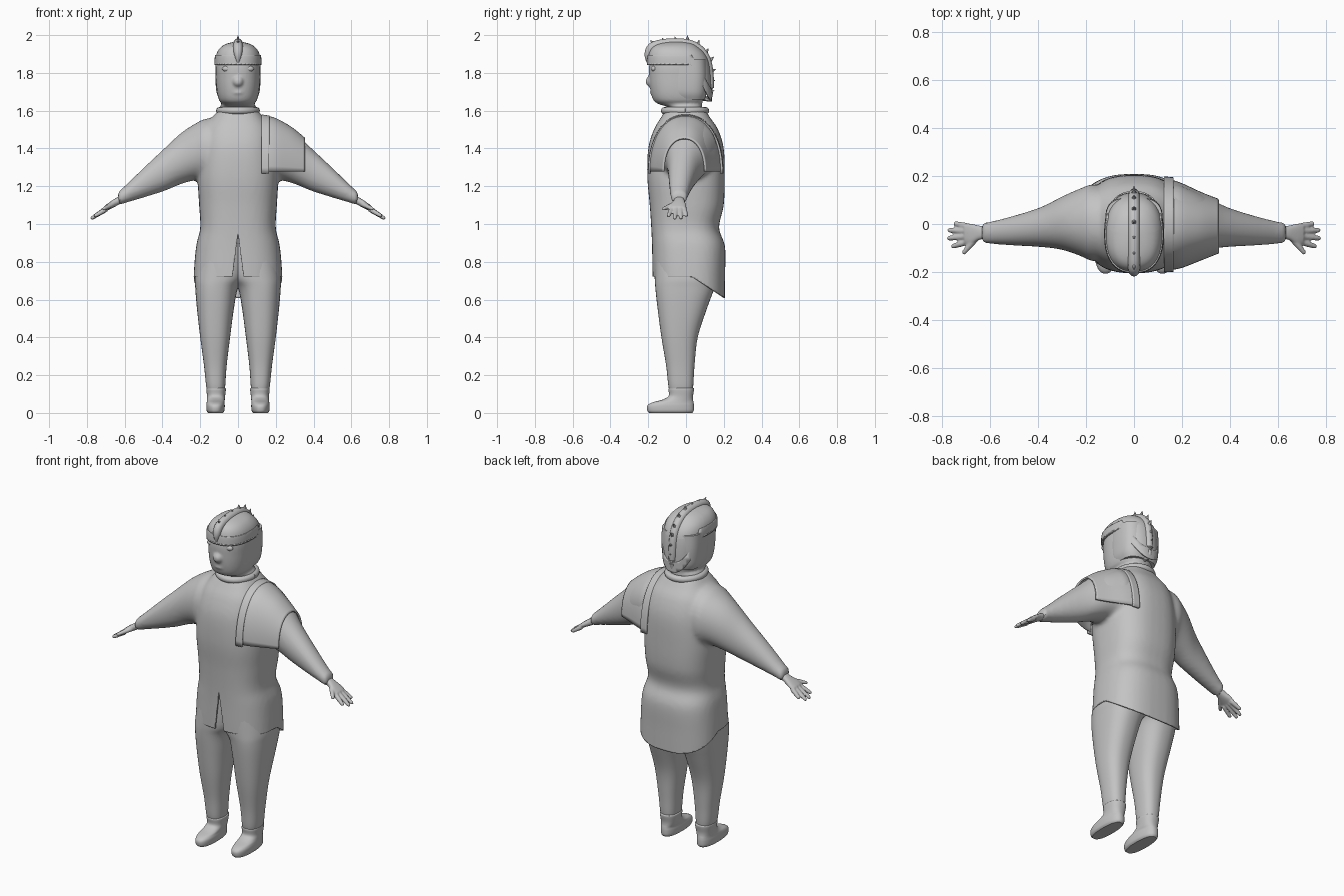
import bpy, bmesh, math
from mathutils import Vector, Matrix

if "Cube" in bpy.data.objects:
    bpy.data.objects.remove(bpy.data.objects["Cube"])

grey = bpy.data.materials.new("plain grey")
grey.diffuse_color = (0.55, 0.55, 0.55, 1)
grey.use_nodes = True
grey.node_tree.nodes["Principled BSDF"].inputs["Base Color"].default_value = grey.diffuse_color


def spline(rows, steps=5):
    """Catmull-Rom resampling of rows of numbers."""
    out = []
    for i in range(len(rows) - 1):
        a, b, c, d = (rows[max(i - 1, 0)], rows[i], rows[i + 1], rows[min(i + 2, len(rows) - 1)])
        for s in range(steps):
            t = s / steps
            out.append([0.5 * (2 * q + (r - p) * t + (2 * p - 5 * q + 4 * r - w) * t * t
                               + (3 * q - p - 3 * r + w) * t ** 3) for p, q, r, w in zip(a, b, c, d)])
    return out + [list(rows[-1])]


def oval(a0, a1, b0, b1, n=2.4, k=40, half=False):
    """Superellipse (or its upper arch) inside a box."""
    pts = []
    for i in range(k + 1 if half else k):
        t = math.pi * i / k if half else 2 * math.pi * i / k
        c, s = math.cos(t), math.sin(t)
        u = math.copysign(abs(c) ** (2 / n), c)
        v = math.copysign(abs(s) ** (2 / n), s)
        a = (a0 + a1) / 2 + (a1 - a0) / 2 * u
        b = b0 + (b1 - b0) * abs(v) if half else (b0 + b1) / 2 + (b1 - b0) / 2 * v
        pts.append((a, b))
    return pts


def loft(bm, rings, closed=True):
    vs = [[bm.verts.new(p) for p in r] for r in rings]
    k = len(vs[0])
    for r0, r1 in zip(vs, vs[1:]):
        for i in range(k if closed else k - 1):
            j = (i + 1) % k
            bm.faces.new((r0[i], r0[j], r1[j], r1[i]))
    if closed:
        bm.faces.new(vs[0])
        bm.faces.new(vs[-1])


def stack(bm, rows, n=2.4):
    """Upright loft; rows are z, x0, x1, y0, y1."""
    loft(bm, [[(x, y, r[0]) for x, y in oval(*r[1:], n)] for r in spline(rows)])


def sym(rows):
    return [(z, -h, h, a, b) for z, h, a, b in rows]


def tube(bm, path, k=10):
    """Round tube along (x, y, z, radius) points."""
    rings = []
    for i, p in enumerate(path):
        d = Vector(path[min(i + 1, len(path) - 1)][:3]) - Vector(path[max(i - 1, 0)][:3])
        q = d.to_track_quat('Z', 'X')
        rings.append([Vector(p[:3]) + q @ Vector((p[3] * math.cos(2 * math.pi * j / k),
                                                  p[3] * math.sin(2 * math.pi * j / k), 0)) for j in range(k)])
    loft(bm, rings)


def ball(bm, loc, size):
    bmesh.ops.create_uvsphere(bm, u_segments=20, v_segments=12, radius=1,
                              matrix=Matrix.Translation(loc) @ Matrix.Diagonal((*size, 1)))


def finish(bm, name, voxel=0, mirror=False, thick=0, offset=-1):
    bmesh.ops.recalc_face_normals(bm, faces=bm.faces)
    me = bpy.data.meshes.new(name)
    bm.to_mesh(me)
    bm.free()
    ob = bpy.data.objects.new(name, me)
    bpy.context.collection.objects.link(ob)
    if voxel:
        m = ob.modifiers.new("fuse", 'REMESH')
        m.mode, m.voxel_size = 'VOXEL', voxel
        m = ob.modifiers.new("soften", 'SMOOTH')
        m.iterations = 5
        baked = bpy.data.meshes.new_from_object(ob.evaluated_get(bpy.context.evaluated_depsgraph_get()))
        ob.modifiers.clear()
        ob.data = baked
    if mirror:
        ob.modifiers.new("mirror", 'MIRROR')
    if thick:
        m = ob.modifiers.new("thickness", 'SOLIDIFY')
        m.thickness, m.offset = thick, offset
    ob.data.materials.clear()
    ob.data.materials.append(grey)
    for o in bpy.context.selected_objects:
        o.select_set(False)
    ob.select_set(True)
    bpy.context.view_layer.objects.active = ob
    bpy.ops.object.shade_smooth_by_angle(angle=math.radians(40))
    return ob


def cut(bm, co, no):
    bmesh.ops.bisect_plane(bm, geom=bm.verts[:] + bm.edges[:] + bm.faces[:], plane_co=co, plane_no=no)


def trim(bm, z0, y0, slope, below=True):
    """Removes all below (or above) a hem that is level, then drops behind y0."""
    cut(bm, (0, 0, z0), (0, 0, 1))
    cut(bm, (0, y0, z0), (0, slope, 1))
    doomed = []
    for f in bm.faces:
        c = f.calc_center_median()
        if (c.z < z0 and c.z < z0 - slope * (c.y - y0)) == below:
            doomed.append(f)
    bmesh.ops.delete(bm, geom=doomed, context='FACES')


# tunic: body and sleeves fused, then hem and front slit cut
bm = bmesh.new()
stack(bm, sym([(.5, .24, -.17, .205), (.72, .235, -.177, .207), (.88, .222, -.18, .207),
               (.98, .2, -.184, .175), (1.1, .206, -.192, .2), (1.25, .213, -.205, .205),
               (1.4, .2, -.2, .2), (1.5, .18, -.17, .17), (1.56, .14, -.135, .13),
               (1.6, .105, -.11, .105)]), 2.6)
sleeve = [(.06, -.15, .15, 1.2, 1.575), (.17, -.155, .165, 1.215, 1.557), (.22, -.135, .15, 1.232, 1.535),
          (.3, -.108, .115, 1.212, 1.483), (.39, -.096, .07, 1.175, 1.4), (.5, -.09, .035, 1.14, 1.297),
          (.6, -.083, .01, 1.11, 1.2), (.635, -.08, .008, 1.098, 1.17)]
for s in (1, -1):
    loft(bm, [[(s * r[0], y, z) for y, z in oval(*r[1:], 2.1)] for r in spline(sleeve)])
tunic = finish(bm, "tunic", voxel=.012)
bm = bmesh.new()
bm.from_mesh(tunic.data)
trim(bm, .722, .03, .64)
for s in (1, -1):
    cut(bm, (0, 0, .95), (s, 0, .13))
gone = [f for f in bm.faces if f.calc_center_median().y < 0
        and abs(f.calc_center_median().x) < .13 * (.95 - f.calc_center_median().z)]
bmesh.ops.delete(bm, geom=gone, context='FACES')
bm.to_mesh(tunic.data)
bm.free()
m = tunic.modifiers.new("cloth", 'SOLIDIFY')
m.thickness, m.offset = .008, -1

# trousers
bm = bmesh.new()
stack(bm, [(.1, .075, .155, -.08, .03), (.14, .068, .168, -.093, .038), (.25, .06, .18, -.105, .045),
           (.4, .042, .2, -.13, .062), (.55, .022, .217, -.15, .11), (.66, .0, .226, -.162, .15),
           (.74, -.05, .226, -.166, .17), (.95, -.06, .185, -.165, .15)])
finish(bm, "trouser_legs", mirror=True)

# boots
bm = bmesh.new()
stack(bm, [(0, .08, .158, -.195, .033), (.012, .072, .166, -.205, .041), (.038, .07, .168, -.205, .042),
           (.055, .072, .166, -.18, .04), (.07, .07, .164, -.125, .037), (.09, .068, .164, -.092, .037),
           (.125, .064, .168, -.093, .043), (.132, .068, .164, -.088, .038)])
finish(bm, "boots", mirror=True)

# hands: palm and five fingers fused
bm = bmesh.new()
palm = [(.61, -.058, -.012, 1.115, 1.155), (.65, -.068, -.006, 1.092, 1.135),
        (.685, -.088, .002, 1.075, 1.112), (.71, -.085, .0, 1.063, 1.093)]
loft(bm, [[(r[0], y, z) for y, z in oval(*r[1:], 2.4)] for r in spline(palm)])
for base, tip in [((.66, -.06, 1.105), (.715, -.125, 1.078)), ((.695, -.074, 1.08), (.762, -.095, 1.04)),
                  ((.7, -.052, 1.08), (.78, -.06, 1.027)), ((.7, -.03, 1.08), (.777, -.026, 1.027)),
                  ((.695, -.01, 1.08), (.752, .003, 1.042))]:
    mid = [(a + b) / 2 for a, b in zip(base, tip)]
    near = [a * .08 + b * .92 for a, b in zip(base, tip)]
    tube(bm, [(*base, .014), (*mid, .0125), (*near, .01), (*tip, .005)])
finish(bm, "hands", voxel=.0045, mirror=True)

# head with nose, lips and neck
bm = bmesh.new()
stack(bm, sym([(1.56, .1, -.1, .09), (1.615, .098, -.095, .085), (1.635, .085, -.145, .085),
               (1.655, .1, -.172, .09), (1.7, .111, -.187, .1), (1.77, .116, -.195, .105),
               (1.85, .115, -.193, .105), (1.92, .09, -.15, .07)]), 2.3)
ball(bm, (0, -.187, 1.755), (.03, .027, .03))
ball(bm, (0, -.176, 1.697), (.035, .015, .013))
finish(bm, "head", voxel=.007)

# eyes
bm = bmesh.new()
ball(bm, (.058, -.17, 1.822), (.026, .015, .016))
finish(bm, "eyes", mirror=True)

# hood covering the ears
bm = bmesh.new()
stack(bm, sym([(1.66, .098, -.085, .1), (1.7, .114, -.1, .11), (1.78, .12, -.1, .115), (1.87, .119, -.1, .11)]), 3)
finish(bm, "hood")

# helmet shell and raised rim
for name, g in (("helmet", 0), ("helmet_rim", .005)):
    bm = bmesh.new()
    stack(bm, sym([(z, h + g, a - g, b + g) for z, h, a, b in
                   [(1.64, .11, -.195, .132), (1.76, .118, -.2, .132), (1.85, .12, -.202, .122),
                    (1.9, .114, -.197, .1), (1.935, .092, -.178, .065), (1.955, .058, -.14, .03),
                    (1.966, .015, -.075, -.03)]]), 2.4)
    trim(bm, 1.85, .02, 1.73)
    if g:
        trim(bm, 1.895, .03, 1.73, below=False)
    finish(bm, name, thick=.008)

# crest: ridge and spikes
bm = bmesh.new()
ridge = [(0, -.203, 1.855, .006), (0, -.2, 1.895, .02), (0, -.18, 1.935, .025), (0, -.125, 1.953, .025),
         (0, -.05, 1.958, .025), (0, .02, 1.95, .025), (0, .075, 1.918, .025), (0, .108, 1.865, .025),
         (0, .122, 1.79, .024), (0, .126, 1.72, .021), (0, .125, 1.665, .012)]
tube(bm, spline(ridge, 3), 12)
for y, z in [(-.19, 1.972), (-.127, 1.985), (-.06, 1.993), (.008, 1.998), (.07, 1.975), (.12, 1.93),
             (.148, 1.885), (.158, 1.82), (.154, 1.76), (.15, 1.705), (.132, 1.65)]:
    d = (Vector((0, -.045, 1.79)) - Vector((0, y, z))).normalized()
    back = Vector((0, -d.z, d.y)) * -.014
    b = Vector((0, y, z)) + d * .055 - back
    tube(bm, [(*b, .024), (0, y, z, .001)], 6)
finish(bm, "helmet_crest")

# collar
bm = bmesh.new()
tube(bm, [(.097 * math.cos(t), -.005 + .109 * math.sin(t), 1.6, .019)
          for t in [2 * math.pi * i / 40 for i in range(41)]], 12)
finish(bm, "collar")

# shoulder guard on one side, with its inner border band
for name, rows, t in (
        ("shoulder_guard", [(.15, -.188, .182, 1.278, 1.568), (.2, -.178, .165, 1.278, 1.555),
                            (.28, -.147, .128, 1.278, 1.51), (.352, -.118, .1, 1.278, 1.452)], .01),
        ("shoulder_guard_band", [(.125, -.195, .192, 1.268, 1.573), (.165, -.193, .188, 1.268, 1.567)], .014)):
    bm = bmesh.new()
    loft(bm, [[(r[0], y, z) for y, z in oval(*r[1:], 2.2, half=True)] for r in spline(rows)], closed=False)
    finish(bm, name, thick=t, offset=0)
